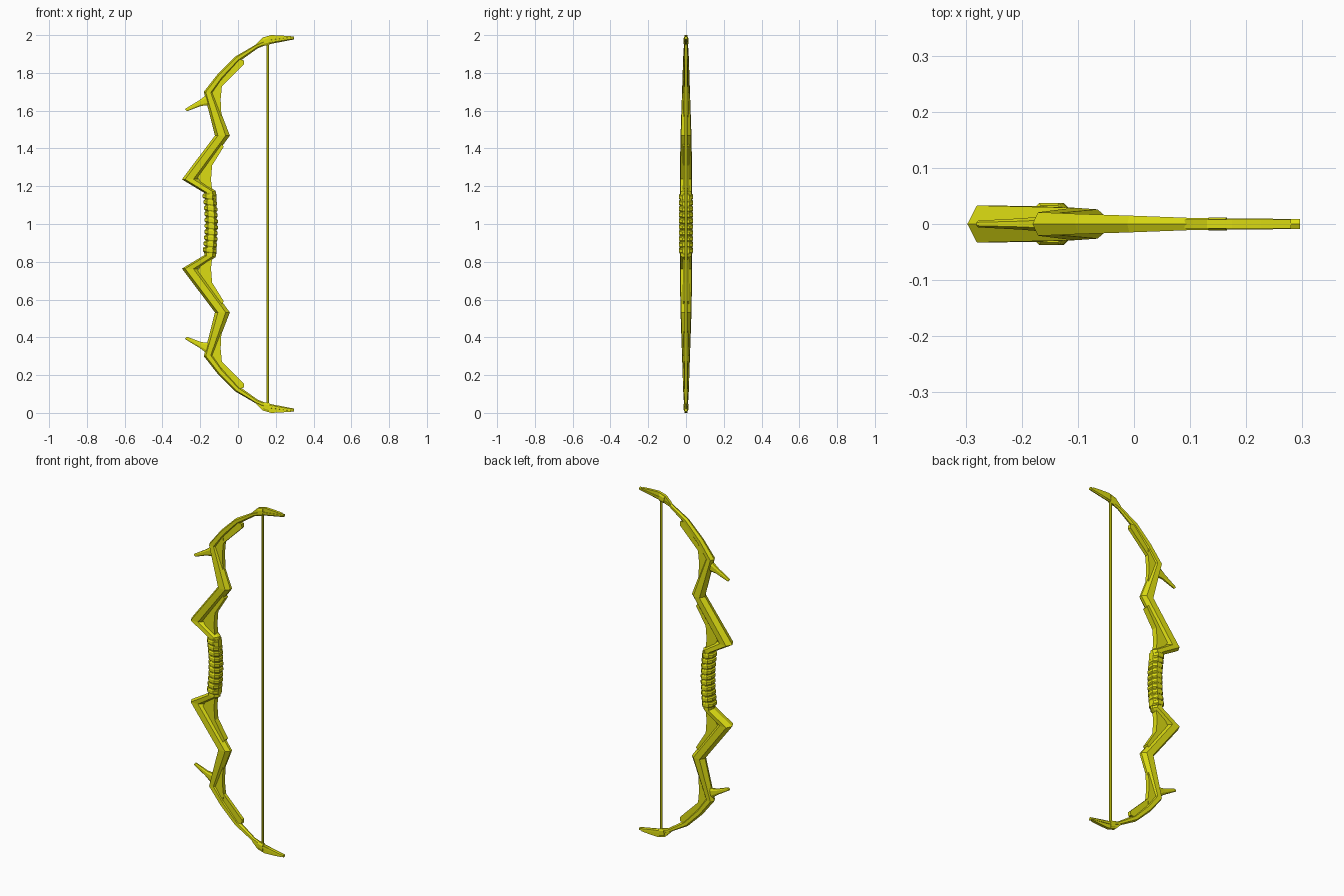
import bpy, bmesh
from mathutils import Vector

gold = bpy.data.materials.new("yellow gold")
gold.diffuse_color = (0.72, 0.72, 0.006, 1)


def finish(name, bm, mirror=True):
    """Turn a bmesh (z measured from bow centre) into an object, mirrored top to bottom."""
    bmesh.ops.recalc_face_normals(bm, faces=bm.faces[:])
    me = bpy.data.meshes.new(name)
    bm.to_mesh(me)
    bm.free()
    me.materials.append(gold)
    ob = bpy.data.objects.new(name, me)
    ob.location.z = 1
    bpy.context.collection.objects.link(ob)
    if mirror:
        mod = ob.modifiers.new("mirror", 'MIRROR')
        mod.use_axis = (False, False, True)
        mod.use_mirror_merge = False
    return ob


def loft(bm, sections, shape):
    """Bridge sections (outer xz, inner xz, half width); shape is (depth, width) pairs."""
    rings = []
    for ox, oz, ix, iz, w in sections:
        rings.append([bm.verts.new((ox + (ix - ox) * t, w * k, oz - 1 + (iz - oz) * t))
                      for t, k in shape])
    n = len(shape)
    for a, b in zip(rings, rings[1:]):
        for i in range(n):
            j = (i + 1) % n
            bm.faces.new((a[i], a[j], b[j], b[i]))
    bm.faces.new(rings[0])
    bm.faces.new(rings[-1])


def plate(name, outline, half):
    """Flat plate with a given xz outline, extruded through y."""
    bm = bmesh.new()
    f = bm.faces.new([bm.verts.new((x, -half, z - 1)) for x, z in outline])
    ext = bmesh.ops.extrude_face_region(bm, geom=[f])
    for v in ext['geom']:
        if isinstance(v, bmesh.types.BMVert):
            v.co.y = half
    return finish(name, bm)


ridge = [(0, 0), (0.2, 1), (0.72, 0.9), (1, 0.25), (1, -0.25), (0.72, -0.9), (0.2, -1)]
octagon = [(0, .5), (.25, 1), (.75, 1), (1, .5), (1, -.5), (.75, -1), (.25, -1), (0, -.5)]

# zigzag limb: outer edge, inner edge, half width
bm = bmesh.new()
loft(bm, [(-0.18, 1.14, -0.115, 1.14, 0.030),
          (-0.178, 1.165, -0.118, 1.175, 0.032),
          (-0.297, 1.236, -0.212, 1.238, 0.033),
          (-0.122, 1.468, -0.043, 1.468, 0.029),
          (-0.181, 1.700, -0.130, 1.694, 0.021),
          (-0.105, 1.797, -0.078, 1.768, 0.018),
          (-0.012, 1.888, 0.006, 1.860, 0.015),
          (0.095, 1.950, 0.107, 1.932, 0.011),
          (0.160, 1.978, 0.165, 1.952, 0.010),
          (0.296, 1.994, 0.296, 1.977, 0.009)], ridge)
finish("limb", bm)

# webs filling the inner corners of the zigzag
plate("lower_web", [(-0.20, 1.225), (-0.135, 1.165), (-0.143, 1.235), (-0.137, 1.31),
                    (-0.075, 1.41), (-0.09, 1.43), (-0.215, 1.25)], 0.016)
plate("upper_web", [(-0.06, 1.475), (-0.087, 1.56), (-0.092, 1.66), (-0.085, 1.732),
                    (-0.09, 1.78), (-0.15, 1.70), (-0.10, 1.50)], 0.012)
plate("limb_plate", [(-0.10, 1.715), (-0.085, 1.728), (0.032, 1.845), (0.030, 1.868),
                     (0.0, 1.872), (-0.09, 1.785)], 0.010)

# forward spike
bm = bmesh.new()
loft(bm, [(-0.281, 1.609, -0.270, 1.597, 0.006),
          (-0.205, 1.655, -0.195, 1.625, 0.010),
          (-0.172, 1.680, -0.148, 1.630, 0.013),
          (-0.145, 1.695, -0.115, 1.590, 0.013)], octagon)
finish("spike", bm)

# raised nock fin and the bands around it
plate("tip_fin", [(0.09, 1.945), (0.105, 1.962), (0.13, 1.987), (0.175, 2.0), (0.225, 1.998),
                  (0.28, 1.994), (0.28, 1.982), (0.18, 1.96), (0.14, 1.950)], 0.008)
bm = bmesh.new()
loft(bm, [(0.132, 1.985, 0.136, 1.943, 0.012),
          (0.164, 1.997, 0.166, 1.949, 0.012)], octagon)
finish("nock_band", bm)

# grip core and overlapping wrap bands
bm = bmesh.new()
loft(bm, [(-0.175, 0.84, -0.115, 0.84, 0.030), (-0.168, 1.0, -0.112, 1.0, 0.032),
          (-0.175, 1.16, -0.115, 1.16, 0.030)], octagon)
finish("grip_core", bm, False)
bm = bmesh.new()
count, pitch = 10, 0.0315
for i in range(count):
    z = 0.845 + i * pitch
    bend = 0.012 * ((z + pitch / 2 - 1) / 0.15) ** 2
    xo, xi = -0.176 - bend, -0.107 - bend * 0.8
    loft(bm, [(xo + 0.006, z + 0.006, xi - 0.005, z - 0.002, 0.033),
              (xo, z + 0.012, xi, z + 0.004, 0.037),
              (xo, z + 0.027, xi, z + 0.019, 0.037),
              (xo + 0.006, z + 0.033, xi - 0.005, z + 0.025, 0.033)], octagon)
finish("grip_wrap", bm, False)

# bow string
bm = bmesh.new()
loft(bm, [(0.152, 0.045, 0.164, 0.045, 0.007), (0.152, 1.955, 0.164, 1.955, 0.007)],
     [(0, 0.6), (0.5, 1), (1, 0.6), (1, -0.6), (0.5, -1), (0, -0.6)])
finish("bow_string", bm, False)
